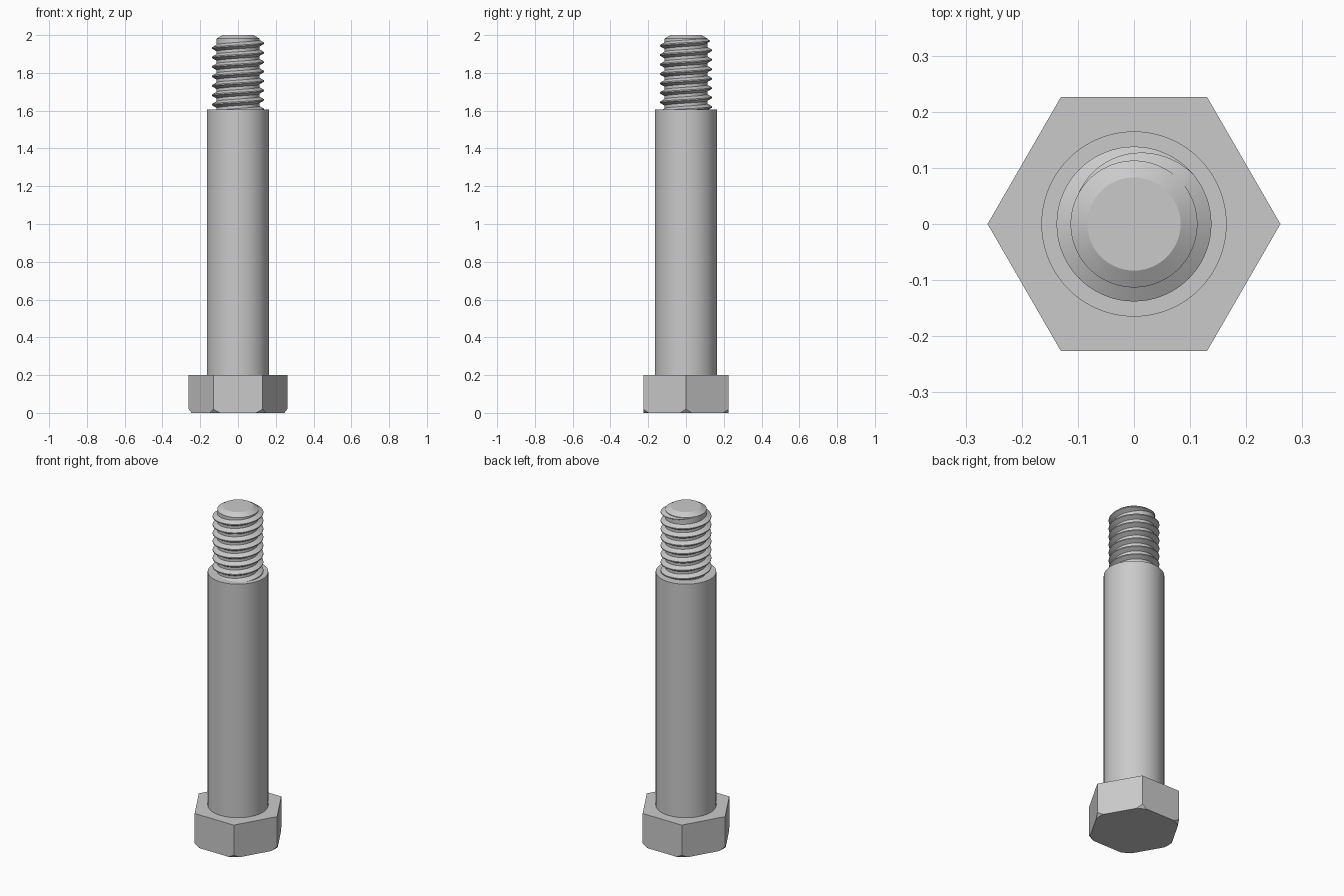
import bpy, bmesh, math
from math import pi, cos, sin, sqrt, radians

cube = bpy.data.objects.get("Cube")
if cube:
    bpy.data.objects.remove(cube, do_unlink=True)

steel = bpy.data.materials.new("grey steel")
steel.use_nodes = True
GREY = (0.59, 0.59, 0.59, 1)
steel.diffuse_color = GREY
steel.node_tree.nodes["Principled BSDF"].inputs["Base Color"].default_value = GREY


def finish(name, bm, smooth_angle=None):
    bmesh.ops.remove_doubles(bm, verts=bm.verts, dist=1e-5)
    bmesh.ops.recalc_face_normals(bm, faces=bm.faces)
    mesh = bpy.data.meshes.new(name)
    bm.to_mesh(mesh)
    bm.free()
    mesh.materials.append(steel)
    obj = bpy.data.objects.new(name, mesh)
    bpy.context.collection.objects.link(obj)
    if smooth_angle:
        bpy.ops.object.select_all(action='DESELECT')
        obj.select_set(True)
        bpy.context.view_layer.objects.active = obj
        bpy.ops.object.shade_smooth_by_angle(angle=radians(smooth_angle))
    return obj


def loft(bm, rings, closed=True):
    """Skin successive rings of points and cap both ends."""
    rows = [[bm.verts.new(p) for p in ring] for ring in rings]
    n = len(rows[0])
    for a, b in zip(rows, rows[1:]):
        for i in range(n if closed else n - 1):
            j = (i + 1) % n
            bm.faces.new((a[i], a[j], b[j], b[i]))
    bm.faces.new(rows[0])
    bm.faces.new(rows[-1])


def turned(name, profile, sides=96):
    bm = bmesh.new()
    loft(bm, [[(r * cos(2 * pi * i / sides), r * sin(2 * pi * i / sides), z)
               for i in range(sides)] for r, z in profile])
    return finish(name, bm, 15)


# Hex head, corners trimmed by a cone at the underside
FLAT, HEAD, TRIM = 0.226, 0.2, 0.245
half = FLAT / sqrt(3)
cut = sqrt(TRIM ** 2 - FLAT ** 2)
steps = [cut + (half - cut) * k / 6 for k in range(7)]
along = [-s for s in reversed(steps)] + steps[:-1]
outline = []
for side in range(6):
    a = pi / 6 + side * pi / 3
    outline += [(FLAT * cos(a) - t * sin(a), FLAT * sin(a) + t * cos(a)) for t in along]
under, edge, top = [], [], []
for x, y in outline:
    r = math.hypot(x, y)
    k = min(1, TRIM / r)
    under.append((x * k, y * k, 0))
    edge.append((x, y, max(0, (r - TRIM) * 1.25)))
    top.append((x, y, HEAD))
bm = bmesh.new()
loft(bm, [under, edge, top])
finish("hex_head", bm)

# Plain shoulder and threaded core with chamfered tip
SHOULDER_TOP = 1.605
turned("shoulder", [(0.165, HEAD), (0.165, SHOULDER_TOP)])
ROOT, CREST, PITCH = 0.113, 0.138, 0.05
turned("thread_core", [(ROOT, SHOULDER_TOP - 0.02), (ROOT, 1.982), (0.083, 2)])

# Right-handed helical ridge, fading out near the tip
PER_TURN = 72
START, FADE, END = -8 * PER_TURN, PER_TURN // 9, PER_TURN * 5 // 12
rings = []
for i in range(START, END + 1):
    a = 2 * pi * i / PER_TURN
    z = 1.957 + PITCH * i / PER_TURN
    f = max(0.02, min(1, (END - i) / (END - FADE)))
    crest = ROOT + (CREST - ROOT) * f
    section = [(ROOT - 0.004, -0.0195 * f), (crest, -0.003 * f),
               (crest, 0.003 * f), (ROOT - 0.004, 0.0195 * f)]
    # Stay inside the shoulder at the lower end
    rings.append([(r * cos(a), r * sin(a), z + dz) for r, dz in section])
bm = bmesh.new()
loft(bm, rings)
finish("thread_ridge", bm, 25)
